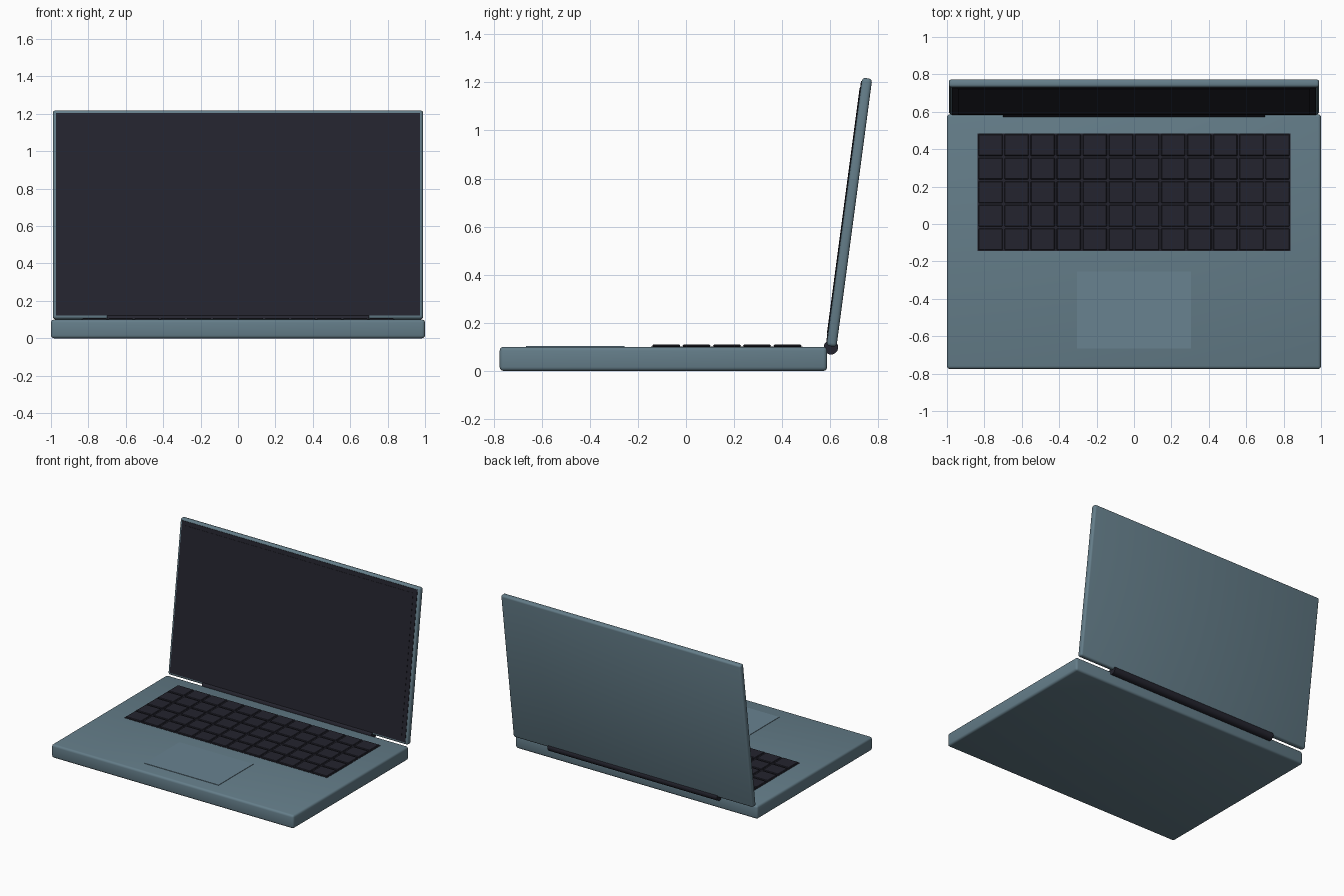
import bpy, math
from mathutils import Matrix, Vector

if "Cube" in bpy.data.objects:
    bpy.data.objects.remove(bpy.data.objects["Cube"])

def srgb(r, g, b):
    f = lambda c: c / 12.92 if c <= 0.04045 else ((c + 0.055) / 1.055) ** 2.4
    return tuple(f(c / 255) for c in (r, g, b)) + (1,)

def material(name, rgb):
    m = bpy.data.materials.new(name)
    m.diffuse_color = srgb(*rgb)
    m.use_nodes = True
    m.node_tree.nodes["Principled BSDF"].inputs["Base Color"].default_value = m.diffuse_color
    return m

shell = material("blue grey shell", (100, 125, 137))
pad = material("trackpad blue grey", (104, 130, 144))
dark = material("dark charcoal", (36, 36, 46))

def box(name, lo, hi, mat, bevel=0, segments=3):
    """Box between two corners with rounded edges."""
    lo, hi = Vector(lo), Vector(hi)
    bpy.ops.mesh.primitive_cube_add(size=1, location=(lo + hi) / 2)
    ob = bpy.context.object
    ob.name = name
    ob.scale = hi - lo
    bpy.ops.object.transform_apply(location=False, rotation=False, scale=True)
    ob.data.materials.append(mat)
    if bevel:
        mod = ob.modifiers.new("bevel", 'BEVEL')
        mod.width, mod.segments = bevel, segments
        bpy.ops.object.modifier_apply(modifier=mod.name)
        bpy.ops.object.shade_smooth_by_angle(angle=math.radians(35))
    return ob

# Base with trackpad
box("base", (-1, -0.775, 0), (1, 0.587, 0.1), shell, 0.016)
box("trackpad", (-0.305, -0.665, 0.097), (0.305, -0.255, 0.103), pad)

# Keyboard tray and keys
box("keyboard_tray", (-0.837, -0.145, 0.097), (0.837, 0.485, 0.102), dark)
cols, rows, gap = 12, 5, 0.01
px, py = 1.674 / cols, 0.63 / rows
for r in range(rows):
    for c in range(cols):
        x, y = -0.837 + c * px, -0.145 + r * py
        box(f"key_{r}_{c}", (x + gap / 2, y + gap / 2, 0.1),
            (x + px - gap / 2, y + py - gap / 2, 0.109), dark, 0.004, 1)

# Hinge barrel
bpy.ops.mesh.primitive_cylinder_add(vertices=32, radius=0.03, depth=1.4,
                                    location=(0, 0.603, 0.098),
                                    rotation=(0, math.pi / 2, 0))
hinge = bpy.context.object
hinge.name = "hinge"
hinge.data.materials.append(dark)
bpy.ops.object.shade_smooth_by_angle(angle=math.radians(35))

# Lid and screen, built upright then tilted back about the hinge
lid = box("lid", (-0.99, -0.021, 0), (0.99, 0.021, 1.125), shell, 0.014)
bezel = box("screen_bezel", (-0.972, -0.024, 0.017), (0.972, -0.019, 1.11), dark)
screen = box("screen", (-0.94, -0.026, 0.05), (0.94, -0.02, 1.08), dark)
tilt = Matrix.Translation((0, 0.605, 0.102)) @ Matrix.Rotation(math.radians(-7.6), 4, 'X')
for ob in (lid, bezel, screen):
    ob.matrix_world = tilt @ Matrix.Translation(ob.location)
